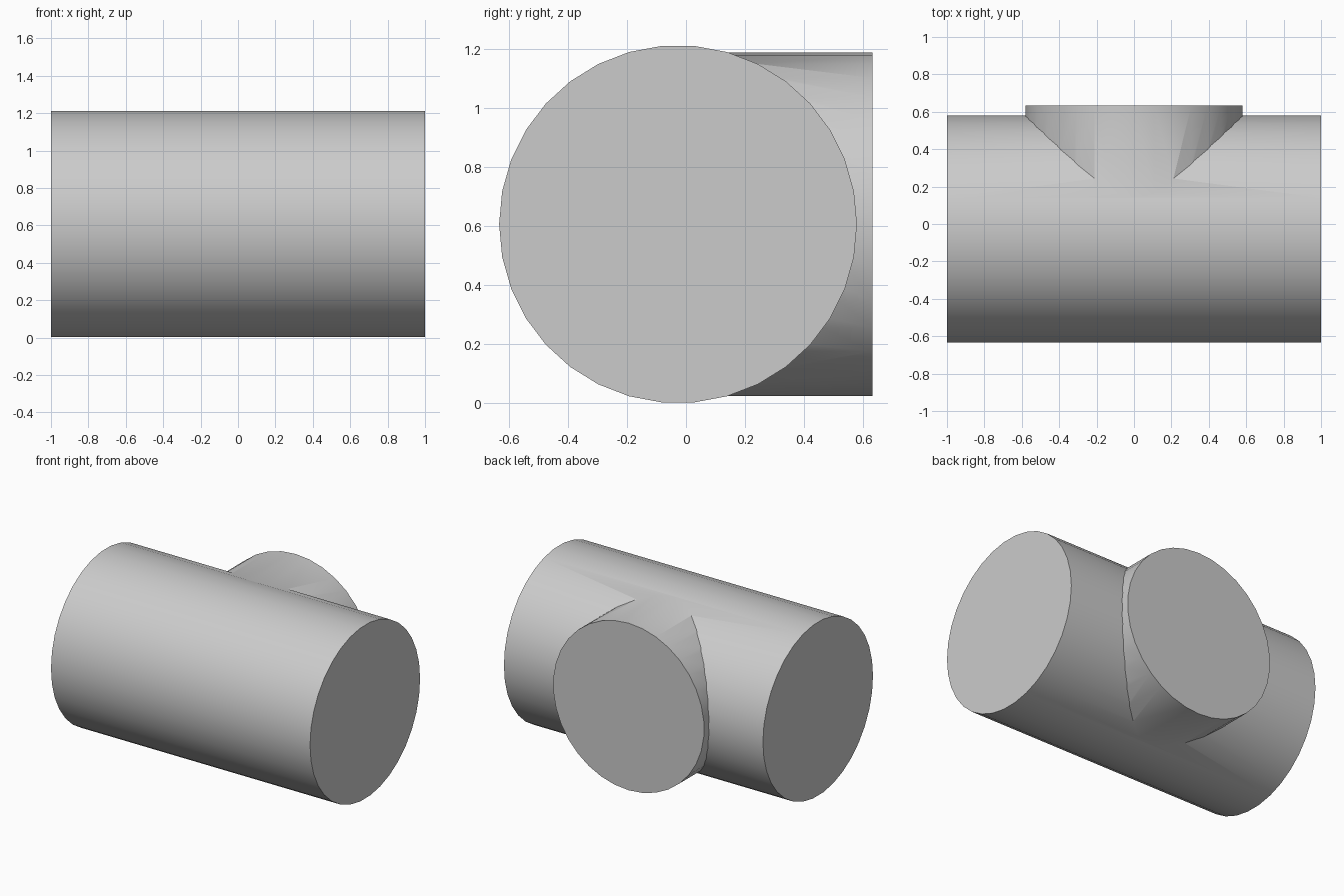
import bpy
from math import pi, radians

cube = bpy.data.objects.get("Cube")
if cube:
    bpy.data.objects.remove(cube, do_unlink=True)

AXIS_Y, AXIS_Z = -0.027, 0.607
SIDES = 34

grey = bpy.data.materials.new("plain grey")
grey.use_nodes = True
colour = (0.6, 0.6, 0.6, 1)
grey.diffuse_color = colour
grey.node_tree.nodes["Principled BSDF"].inputs["Base Color"].default_value = colour


def cylinder(name, radius, depth, centre, rotation):
    bpy.ops.mesh.primitive_cylinder_add(
        vertices=SIDES, radius=radius, depth=depth, location=centre, rotation=rotation)
    ob = bpy.context.object
    ob.name = name
    ob.data.materials.append(grey)
    bpy.ops.object.transform_apply(location=True, rotation=True, scale=True)
    return ob


# Side branch, running from the main axis to the back
END_Y = 0.633
branch = cylinder("side_branch", 0.583, END_Y - AXIS_Y,
                  (0, (END_Y + AXIS_Y) / 2, AXIS_Z), (pi / 2, 0, 0))

# Main barrel along x
body = cylinder("tee_body", 0.607, 2, (0, AXIS_Y, AXIS_Z), (0, pi / 2, 0))

# Join the two into one solid
join = body.modifiers.new("join_branch", "BOOLEAN")
join.operation = "UNION"
join.solver = "EXACT"
join.object = branch
bpy.ops.object.modifier_apply(modifier=join.name)
bpy.data.objects.remove(branch, do_unlink=True)

# Smooth sides with crisp end rims
bpy.ops.object.shade_smooth_by_angle(angle=radians(30))
